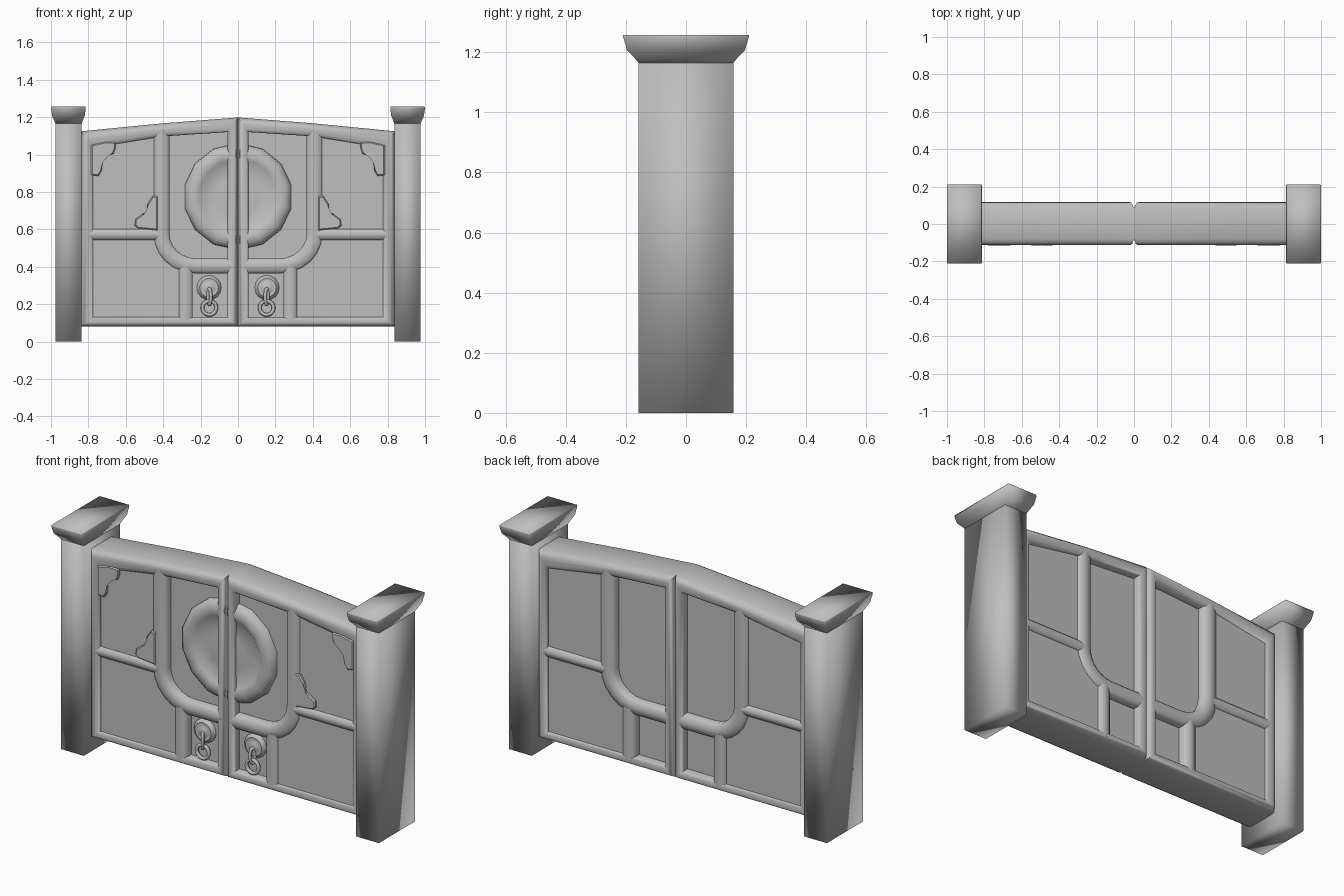
import bpy, bmesh, math
from mathutils import Matrix, Vector

if "Cube" in bpy.data.objects:
    bpy.data.objects.remove(bpy.data.objects["Cube"])

stone = bpy.data.materials.new("grey_stone")
stone.diffuse_color = (0.52, 0.52, 0.52, 1)
stone.use_nodes = True
stone.node_tree.nodes["Principled BSDF"].inputs["Base Color"].default_value = stone.diffuse_color

OUTER = 0.098   # half thickness of the shallow outer panels
INNER = 0.064   # half thickness of the deeper panels near the middle
# bar sections: (fraction across the width, distance from the mid plane)
ROUND = [(0, .055), (0, .098), (.14, .107), (.32, .113), (.5, .115),
         (.68, .113), (.86, .107), (1, .098), (1, .055)]
FRAME = [(0, .082), (.13, .1), (.28, .113), (.5, .115), (.75, .113), (.9, .108), (1, .1), (1, .055)]


def finish(name, bm, side, angle=40):
    """Turn a bmesh for the right half into an object on the given side."""
    bm.transform(Matrix.Diagonal((side, 1, 1, 1)))
    bmesh.ops.recalc_face_normals(bm, faces=bm.faces)
    me = bpy.data.meshes.new(name)
    bm.to_mesh(me)
    bm.free()
    me.materials.append(stone)
    ob = bpy.data.objects.new(name, me)
    bpy.context.collection.objects.link(ob)
    bpy.ops.object.select_all(action='DESELECT')
    ob.select_set(True)
    bpy.context.view_layer.objects.active = ob
    bpy.ops.object.shade_smooth_by_angle(angle=math.radians(angle))
    return ob


def skin(bm, rings, wrap_rings=False, wrap_ring=True, caps=True):
    """Join successive rings of points with quads."""
    vs = [[bm.verts.new(p) for p in r] for r in rings]
    n, m = len(vs), len(vs[0])
    for i in range(n if wrap_rings else n - 1):
        for j in range(m if wrap_ring else m - 1):
            a, b, k = vs[i], vs[(i + 1) % n], (j + 1) % m
            bm.faces.new((a[j], a[k], b[k], b[j]))
    if caps and not wrap_rings:
        bm.faces.new(vs[0])
        bm.faces.new(vs[-1])


def bar(name, side, edge_a, edge_b, section=ROUND, closed=False):
    """Rounded bar filling the strip between two xz paths."""
    prof = [(t, -y) for t, y in section] + [(t, y) for t, y in reversed(section)]
    rings = [[(a[0] + (b[0] - a[0]) * t, y + .002, a[1] + (b[1] - a[1]) * t) for t, y in prof]
             for a, b in zip(edge_a, edge_b)]
    bm = bmesh.new()
    skin(bm, rings, wrap_rings=closed)
    finish(name, bm, side, 60)


def plate(name, side, pts, y0, y1, bevel=0):
    """Extruded xz outline, front edges optionally softened."""
    bm = bmesh.new()
    skin(bm, [[(x, y0, z) for x, z in pts], [(x, y1, z) for x, z in pts]])
    if bevel:
        edges = [e for e in bm.edges if all(abs(v.co.y - y0) < 1e-5 for v in e.verts)]
        bmesh.ops.bevel(bm, geom=edges, offset=bevel, segments=1, affect='EDGES')
    finish(name, bm, side, 30)


def lathe(name, side, cx, cz, prof, a0, a1, steps):
    """Spin (radius, y) points around an axis facing the front."""
    bm = bmesh.new()
    rings = []
    for i in range(steps + 1):
        a = math.radians(a0 + (a1 - a0) * i / steps)
        rings.append([(cx + r * math.cos(a), y, cz + r * math.sin(a)) for r, y in prof])
    skin(bm, rings, wrap_ring=False, caps=False)
    bmesh.ops.remove_doubles(bm, verts=bm.verts, dist=1e-5)
    finish(name, bm, side, 50)


def torus(name, side, centre, rx, rz, thick, turn):
    """Round or oval link standing in the xz plane, turned about z."""
    bm = bmesh.new()
    rot = Matrix.Rotation(turn, 3, 'Z')
    rings = []
    for i in range(20):
        a = 2 * math.pi * i / 20
        ring = []
        for j in range(8):
            b = 2 * math.pi * j / 8
            o = thick * math.cos(b)
            p = Vector(((rx + o) * math.cos(a), thick * math.sin(b), (rz + o) * math.sin(a)))
            ring.append(rot @ p + Vector(centre))
        rings.append(ring)
    skin(bm, rings, wrap_rings=True)
    finish(name, bm, side, 60)


def arc(cx, cz, rx, rz, n=6):
    """Quarter turn from the right side down to the bottom."""
    return [(cx + rx * math.cos(a), cz - rz * math.sin(a))
            for a in (math.pi / 2 * i / n for i in range(n + 1))]


def box_ring(x0, x1, y, z):
    return [(x0, -y, z), (x1, -y, z), (x1, y, z), (x0, y, z)]


for side, tag in ((-1, "left"), (1, "right")):
    # post with flared cap
    bm = bmesh.new()
    skin(bm, [box_ring(.836, .976, .158, 0), box_ring(.836, .976, .158, 1.18)])
    finish(tag + "_post", bm, side, 180)
    bm = bmesh.new()
    skin(bm, [box_ring(x0, x1, y, z) for x0, x1, y, z in (
        (.836, .976, .158, 1.165), (.83, .983, .172, 1.182), (.819, .994, .196, 1.207),
        (.814, 1.0, .209, 1.25), (.817, .997, .21, 1.258))])
    finish(tag + "_post_cap", bm, side, 180)

    # panels: deeper near the middle, shallow on the outside
    plate(tag + "_inner_panel", side, [(.02, .1), (.42, .1), (.42, 1.13), (.02, 1.16)], -INNER, INNER)
    plate(tag + "_outer_panel", side,
          [(.28, .1), (.82, .1), (.82, 1.08), (.41, 1.13), (.41, .57), (.365, .465),
           (.29, .415), (.28, .40)], -OUTER, OUTER + .002)

    # outer frame
    outer = [(0, .08), (.84, .08), (.84, 1.124), (.4, 1.167), (0, 1.198)]
    inner = [(.055, .13), (.774, .13), (.774, 1.037), (.4, 1.097), (.055, 1.12)]
    bar(tag + "_frame", side, outer, inner, FRAME, closed=True)

    # curved inner frame, middle rail and lower divider
    bar(tag + "_curved_bar", side,
        [(.367, 1.13)] + arc(.225, .58, .142, .136) + [(.03, .444)],
        [(.453, 1.13)] + arc(.235, .575, .218, .21) + [(.03, .365)])
    bar(tag + "_middle_rail", side, [(.42, .603), (.81, .603)], [(.42, .542), (.81, .542)])
    bar(tag + "_lower_divider", side, [(.242, .1), (.242, .40)], [(.318, .1), (.318, .40)])

    # half medallion
    lathe(tag + "_medallion", side, .008, .775,
          [(.285, -.055), (.281, -.082), (.258, -.1), (.23, -.106), (.2, -.1),
           (.188, -.09), (.1, -.096), (0, -.098)], -90, 90, 7)

    # corner brackets
    plate(tag + "_upper_bracket", side,
          [(.785, .89), (.746, .885), (.73, .912), (.73, .96), (.698, .997), (.666, 1.003),
           (.655, 1.035), (.655, 1.065), (.709, 1.068), (.785, 1.05)], -.114, -.09, .006)
    plate(tag + "_lower_bracket", side,
          [(.43, .595), (.535, .605), (.553, .622), (.548, .654), (.511, .681), (.489, .686),
           (.484, .735), (.457, .777), (.43, .777)], -.114, -.09, .006)

    # knocker: boss, link and ring
    lathe(tag + "_knocker_boss", side, .155, .288,
          [(.067, -.055), (.065, -.072), (.05, -.085), (.035, -.082), (.025, -.088), (0, -.092)],
          0, 360, 16)
    torus(tag + "_knocker_link", side, (.153, -.092, .24), .013, .042, .009, math.radians(55))
    torus(tag + "_knocker_ring", side, (.153, -.09, .18), .037, .037, .01, 0)
